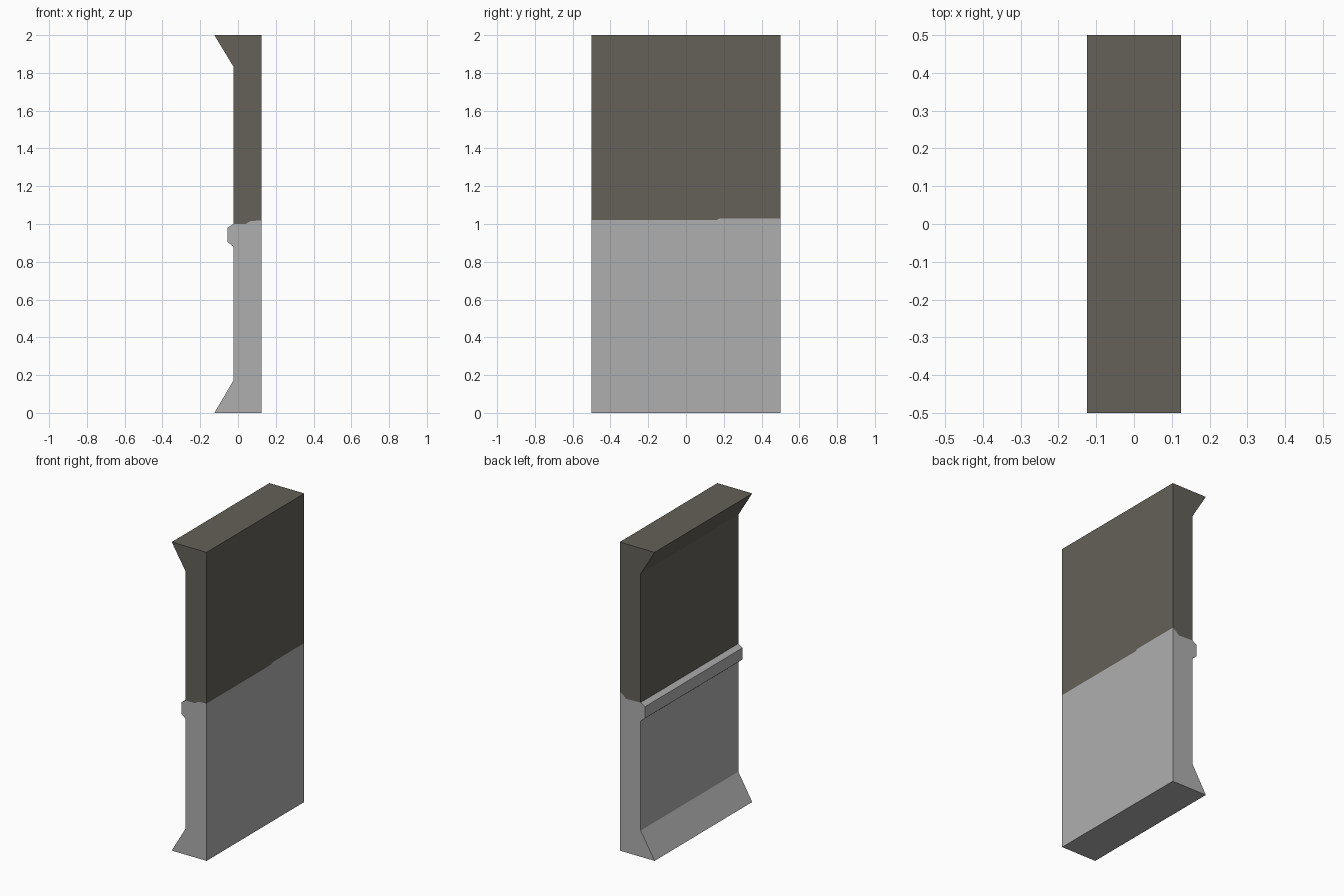
import bpy, bmesh

if "Cube" in bpy.data.objects:
    bpy.data.objects.remove(bpy.data.objects["Cube"])


def material(name, rgb):
    m = bpy.data.materials.new(name)
    m.diffuse_color = (*rgb, 1)
    m.use_nodes = True
    m.node_tree.nodes["Principled BSDF"].inputs["Base Color"].default_value = m.diffuse_color
    return m


# Stations along the wall: the seam on the flat back steps up near the +y end
STATIONS = [(-0.5, 1.02), (0.16, 1.02), (0.18, 1.03), (0.5, 1.03)]
# Seam line between the two colours on each end, from room side to flat side
FRONT_SEAM = [(0.04, 1.0), (0.065, 1.015)]
BACK_SEAM = [(0.08, 0.995), (0.10, 1.015)]


def wall_part(name, outline, mat):
    """Loft an open (x, z) outline along y; its last point follows the seam."""
    bm = bmesh.new()
    rows = []
    for y, seam_z in STATIONS:
        pts = outline + [(0.125, seam_z)]
        rows.append([bm.verts.new((x, y, z)) for x, z in pts])
    for a, b in zip(rows, rows[1:]):
        for i in range(len(a) - 1):
            bm.faces.new((a[i], a[i + 1], b[i + 1], b[i]))
    # end caps, closed along the seam line
    for row, seam in ((rows[0], FRONT_SEAM), (rows[-1], BACK_SEAM)):
        y = row[0].co.y
        bm.faces.new(row + [bm.verts.new((x, y, z)) for x, z in reversed(seam)])
    bmesh.ops.recalc_face_normals(bm, faces=bm.faces)
    # open shell: make sure the normals point outward
    cap = min(bm.faces, key=lambda f: f.calc_center_median().y)
    if cap.normal.y > 0:
        bmesh.ops.reverse_faces(bm, faces=bm.faces)
    me = bpy.data.meshes.new(name)
    bm.to_mesh(me)
    bm.free()
    me.materials.append(mat)
    ob = bpy.data.objects.new(name, me)
    bpy.context.collection.objects.link(ob)


# Lower wall with rail moulding and flared skirting
wall_part("lower_wall",
          [(-0.025, 1.0), (-0.055, 0.98), (-0.055, 0.905), (-0.025, 0.88),
           (-0.025, 0.17), (-0.125, 0), (0.125, 0)],
          material("light grey", (0.429, 0.429, 0.429)))

# Upper wall with flared cornice
wall_part("upper_wall",
          [(-0.025, 1.0), (-0.025, 1.835), (-0.125, 2), (0.125, 2)],
          material("dark taupe", (0.127, 0.119, 0.098)))
